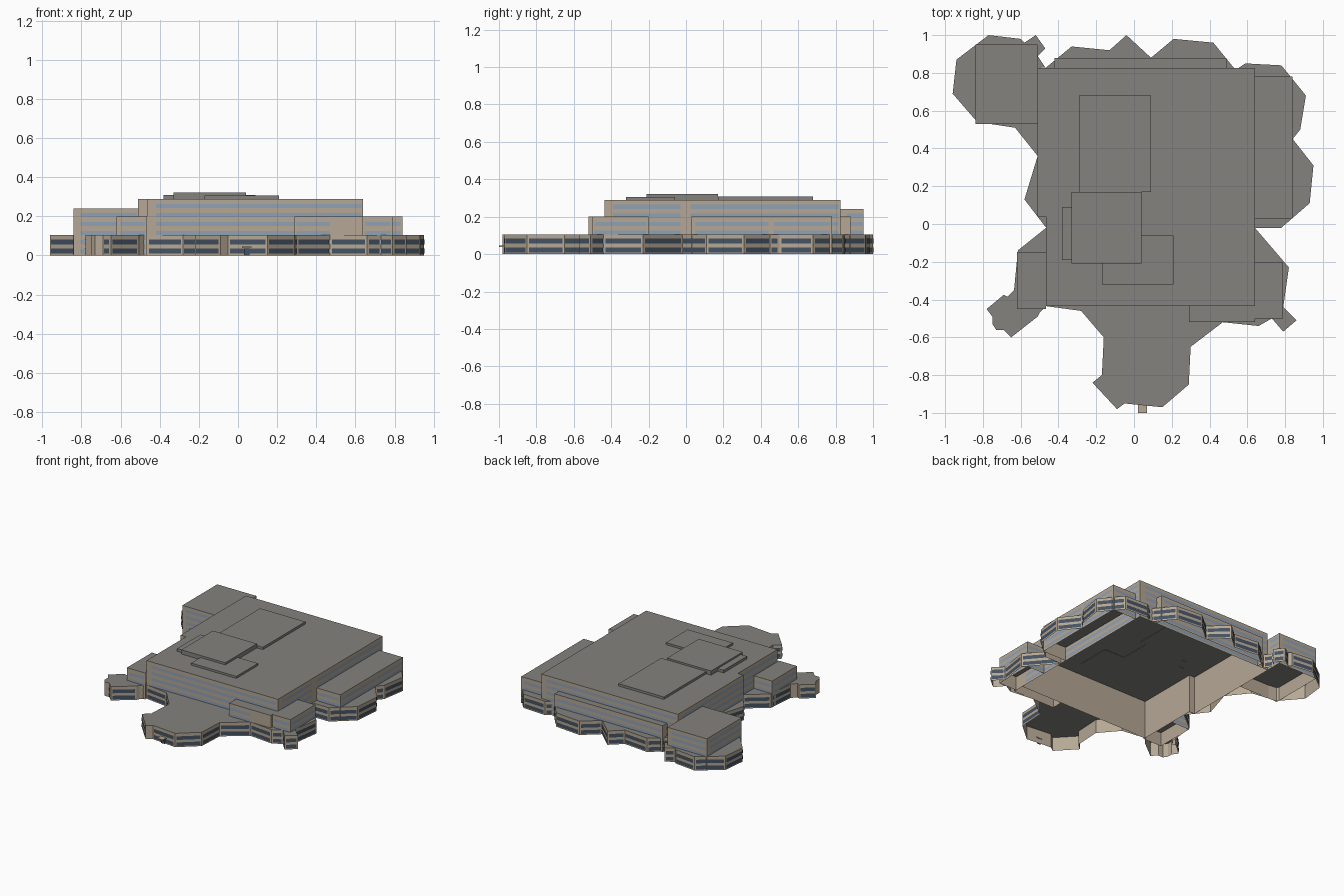
import bpy
import bmesh
from mathutils import Vector

default_cube = bpy.data.objects.get("Cube")
if default_cube:
    bpy.data.objects.remove(default_cube, do_unlink=True)


def make_material(name, rgb):
    mat = bpy.data.materials.new(name)
    mat.use_nodes = True
    colour = (*rgb, 1)
    mat.diffuse_color = colour
    mat.node_tree.nodes["Principled BSDF"].inputs["Base Color"].default_value = colour
    return mat


WALL, ROOF, PALE, DARK = range(4)
MATERIALS = [
    make_material("tan_wall", (.46, .39, .30)),
    make_material("grey_roof", (.23, .225, .21)),
    make_material("pale_blue_glass", (.28, .36, .46)),
    make_material("dark_blue_glass", (.06, .085, .125)),
]
FLOOR = .046          # storey height
GLASS_OFFSET = .003   # window bands sit just proud of the wall


def finish(name, bm):
    mesh = bpy.data.meshes.new(name)
    bm.to_mesh(mesh)
    bm.free()
    for mat in MATERIALS:
        mesh.materials.append(mat)
    obj = bpy.data.objects.new(name, mesh)
    bpy.context.collection.objects.link(obj)
    return obj


def add_face(bm, points, material):
    face = bm.faces.new([bm.verts.new(p) for p in points])
    face.material_index = material


def upright(bm, a, b, low, high, material):
    """Vertical rectangle standing on the line from a to b."""
    add_face(bm, [(*a, low), (*b, low), (*b, high), (*a, high)], material)


def building(name, path, inner, height, floors, glass, margins, band=.022, closed=False):
    """Walls along a counter-clockwise path, a flat roof and window bands.
    Inner points complete the roof where it meets another building."""
    bm = bmesh.new()
    path = [Vector(p) for p in path]
    add_face(bm, [(*p, height) for p in path + [Vector(p) for p in inner]], ROOF)
    ends = path[1:] + path[:1] if closed else path[1:]
    for a, b in zip(path, ends):
        upright(bm, a, b, 0, height, WALL)
        along = b - a
        if along.length < sum(margins) + .035:
            continue
        along.normalize()
        out = Vector((along.y, -along.x)) * GLASS_OFFSET
        start = a + along * margins[0] + out
        stop = b - along * margins[1] + out
        for i in range(floors):
            mid = FLOOR * (i + .5)
            upright(bm, start, stop, mid - band / 2, mid + band / 2, glass)
    return finish(name, bm)


def box(name, x0, x1, y0, y1, z0, z1, material):
    bm = bmesh.new()
    bmesh.ops.create_cube(bm, size=1)
    for v in bm.verts:
        v.co = ((x0, x1)[v.co.x > 0], (y0, y1)[v.co.y > 0], (z0, z1)[v.co.z > 0])
    for face in bm.faces:
        face.material_index = material
    return finish(name, bm)


# Main block, with a bare strip part way along its right-hand wall
building("main_block",
         [(-.465, -.435), (.64, -.435), (.64, -.02), (.64, .825),
          (-.51, .825), (-.51, .04), (-.465, .04)],
         [], .29, 6, PALE, (.045, .01), closed=True)

# Mid-height wings attached to the main walls
WINGS = {
    "back_corner_wing": ([(-.51, .825), (-.51, .95), (-.84, .95), (-.84, .53), (-.51, .53)],
                         .24, 5, (.035, .005)),
    "back_wing": ([(.49, .825), (.49, .88), (-.42, .88), (-.42, .825)], .2, 4, (.02, .01)),
    "side_wing": ([(.64, .03), (.84, .03), (.84, .45), (.84, .78), (.64, .78)],
                  .2, 4, (.02, .01)),
    "front_corner_wing": ([(.64, -.5), (.79, -.5), (.79, -.2), (.64, -.2)], .2, 4, (.01, .01)),
    "front_wing": ([(.29, -.435), (.29, -.52), (.64, -.52), (.64, -.435)], .2, 4, (.01, .17)),
    "small_side_wing": ([(-.465, -.15), (-.62, -.15), (-.62, -.45), (-.465, -.45)],
                        .2, 4, (.02, .01)),
}
for name, (path, height, floors, margins) in WINGS.items():
    building(name, path, [], height, floors, PALE, margins)

# Low faceted podiums: outer wall path, then roof points against the main block
PODIUMS = {
    "front_podium": (
        [(-.465, -.435), (-.28, -.46), (-.16, -.6), (-.17, -.8), (-.22, -.84), (-.09, -.98),
         (-.05, -.95), (.15, -.97), (.29, -.85), (.3, -.65), (.47, -.52)],
        [(.47, -.435)]),
    "front_corner_podium": (
        [(.47, -.52), (.66, -.54), (.73, -.5), (.79, -.57), (.86, -.51), (.79, -.44),
         (.82, -.23), (.64, -.02)],
        [(.64, -.435), (.47, -.435)]),
    "side_podium": (
        [(.64, -.02), (.78, -.02), (.93, .11), (.95, .31), (.84, .45), (.88, .5), (.91, .68),
         (.78, .84), (.59, .85), (.53, .81)],
        [(.53, .825), (.64, .825)]),
    "back_podium": (
        [(.53, .825), (.42, .96), (.21, .98), (.09, .88), (-.04, 1), (-.13, .92),
         (-.33, .94), (-.47, .825)],
        []),
    "back_corner_podium": (
        [(-.47, .83), (-.51, .89), (-.47, .93), (-.52, 1), (-.58, .96), (-.6, .98), (-.77, 1),
         (-.94, .87), (-.96, .69), (-.83, .54), (-.63, .51), (-.51, .36)],
        [(-.51, .825)]),
    "small_side_podium": (
        [(-.51, .36), (-.58, .13), (-.465, -.02)],
        [(-.465, .04), (-.51, .04)]),
    "small_corner_podium": (
        [(-.465, -.02), (-.615, -.14), (-.635, -.35), (-.67, -.385), (-.69, -.375),
         (-.78, -.45), (-.75, -.49), (-.75, -.53), (-.73, -.56), (-.69, -.56), (-.65, -.6),
         (-.51, -.49), (-.5, -.47), (-.465, -.435)],
        []),
}
for name, (path, inner) in PODIUMS.items():
    building(name, path, inner, .105, 2, DARK, (.01, .01), band=.027)

# Rooftop plant rooms
box("rear_plant_room", -.29, .09, .17, .68, .288, .308, ROOF)
box("centre_plant_room", -.33, .04, -.21, .17, .288, .322, ROOF)
box("plant_room_annex", -.38, -.33, -.19, .09, .288, .31, ROOF)
box("front_plant_room", -.17, .21, -.32, -.06, .288, .306, ROOF)

# Entrance canopy and door
box("entrance_canopy", .02, .07, -1, -.955, .038, .046, WALL)
box("entrance_door", .03, .06, -.969, -.962, 0, .036, DARK)
